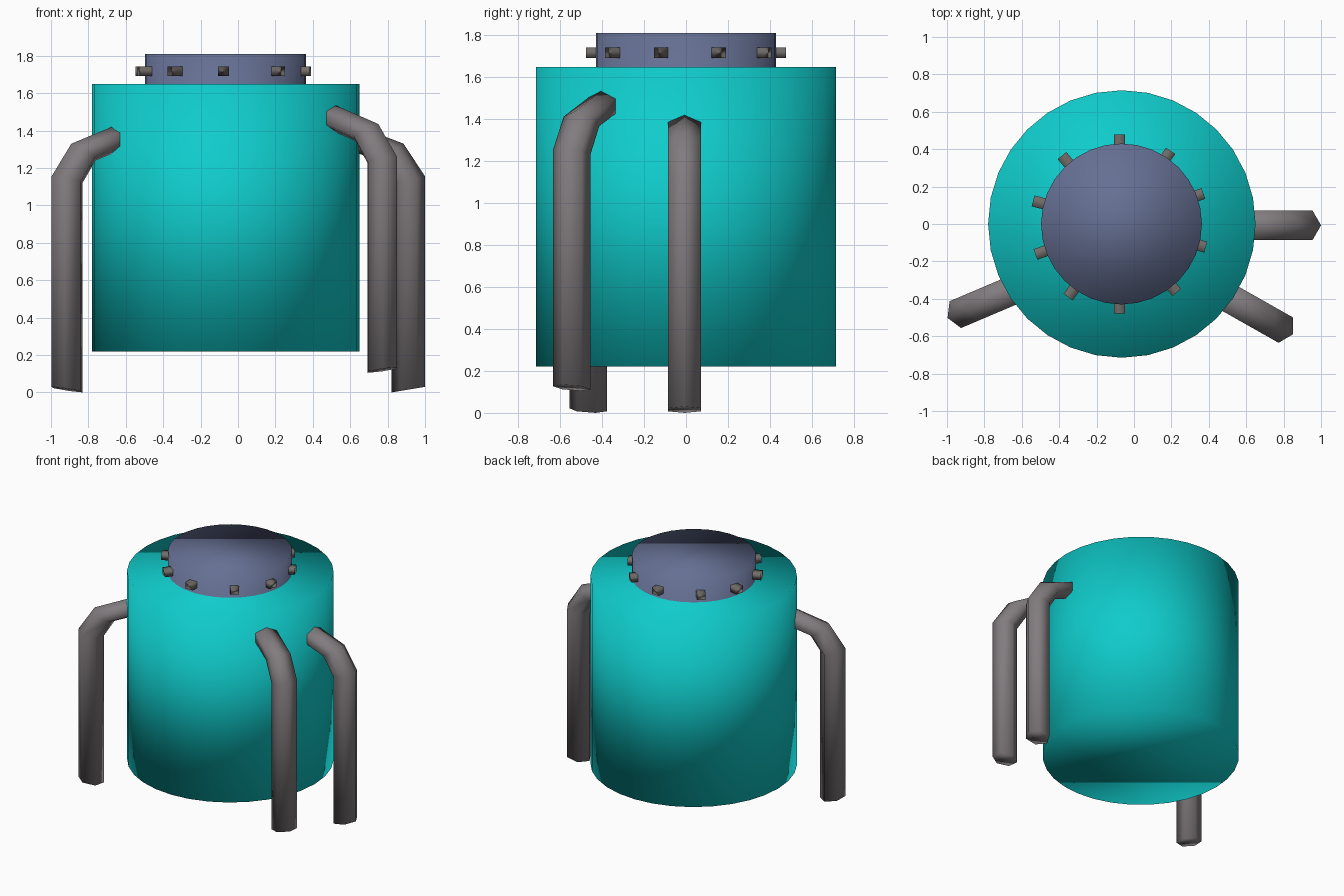
import bpy, bmesh
from math import radians, cos, sin, pi
from mathutils import Vector

if "Cube" in bpy.data.objects:
    bpy.data.objects.remove(bpy.data.objects["Cube"])


def material(name, rgb):
    m = bpy.data.materials.new(name)
    m.diffuse_color = (*rgb, 1)
    m.use_nodes = True
    m.node_tree.nodes["Principled BSDF"].inputs["Base Color"].default_value = m.diffuse_color
    return m


TEAL = material("teal", (0.005, 0.6, 0.6))
SLATE = material("slate", (0.13, 0.16, 0.29))
STEEL = material("steel", (0.22, 0.2, 0.21))
BOLT = material("bolt", (0.16, 0.15, 0.14))


def finish(ob, name, mat):
    ob.name = name
    ob.data.materials.append(mat)
    ob.data.shade_smooth()


def drum(name, radius, z0, z1, x, mat):
    bpy.ops.mesh.primitive_cylinder_add(vertices=32, radius=radius, depth=z1 - z0,
                                        location=(x, 0, (z0 + z1) / 2))
    finish(bpy.context.object, name, mat)


# Tank body and the lid sunk into its top
drum("tank_body", 0.715, 0.22, 1.65, -0.065, TEAL)
drum("lid", 0.43, 0.95, 1.81, -0.067, SLATE)

# Five bars through the lid, their ends showing as ten bolts
for i in range(5):
    bpy.ops.mesh.primitive_cube_add(size=1, location=(-0.078, 0, 1.717),
                                    rotation=(0, 0, radians(90 - 35 * i)))
    ob = bpy.context.object
    ob.scale = (0.955, 0.06, 0.05)
    finish(ob, f"lid_bolt_bar_{i + 1}", BOLT)

# Hexagonal leg pipe: (outer, inner) ridge points as (radial offset, height)
SECTIONS = [((0.09, 0.03), (-0.09, 0.0)),
            ((0.09, 1.155), (-0.09, 1.12)),
            ((-0.025, 1.33), (-0.165, 1.24)),
            ((-0.35, 1.454), (-0.38, 1.32))]


def leg(name, x, y, lift, angle):
    a = radians(angle)
    out, side = Vector((cos(a), sin(a), 0)), Vector((-sin(a), cos(a), 0))
    base, up = Vector((x, y, lift)), Vector((0, 0, 1))
    bm = bmesh.new()
    rings = []
    for o, i in SECTIONS:
        po = base + out * o[0] + up * o[1]
        pi_ = base + out * i[0] + up * i[1]
        mid, half = (po + pi_) / 2, (po - pi_) / 2
        rings.append([bm.verts.new(mid + half * cos(k * pi / 3) + side * 0.09 * sin(k * pi / 3))
                      for k in range(6)])
    for r, s in zip(rings, rings[1:]):
        for k in range(6):
            n = (k + 1) % 6
            bm.faces.new((r[k], r[n], s[n], s[k]))
    bm.faces.new(rings[0][::-1])
    bm.faces.new(rings[-1])
    bmesh.ops.recalc_face_normals(bm, faces=bm.faces)
    me = bpy.data.meshes.new(name)
    bm.to_mesh(me)
    bm.free()
    ob = bpy.data.objects.new(name, me)
    bpy.context.collection.objects.link(ob)
    finish(ob, name, STEEL)


# Three legs, the front right one mounted higher
leg("right_leg", 0.91, -0.007, 0, 0)
leg("front_left_leg", -0.914, -0.467, 0, 203)
leg("front_right_leg", 0.772, -0.545, 0.105, -29.5)
